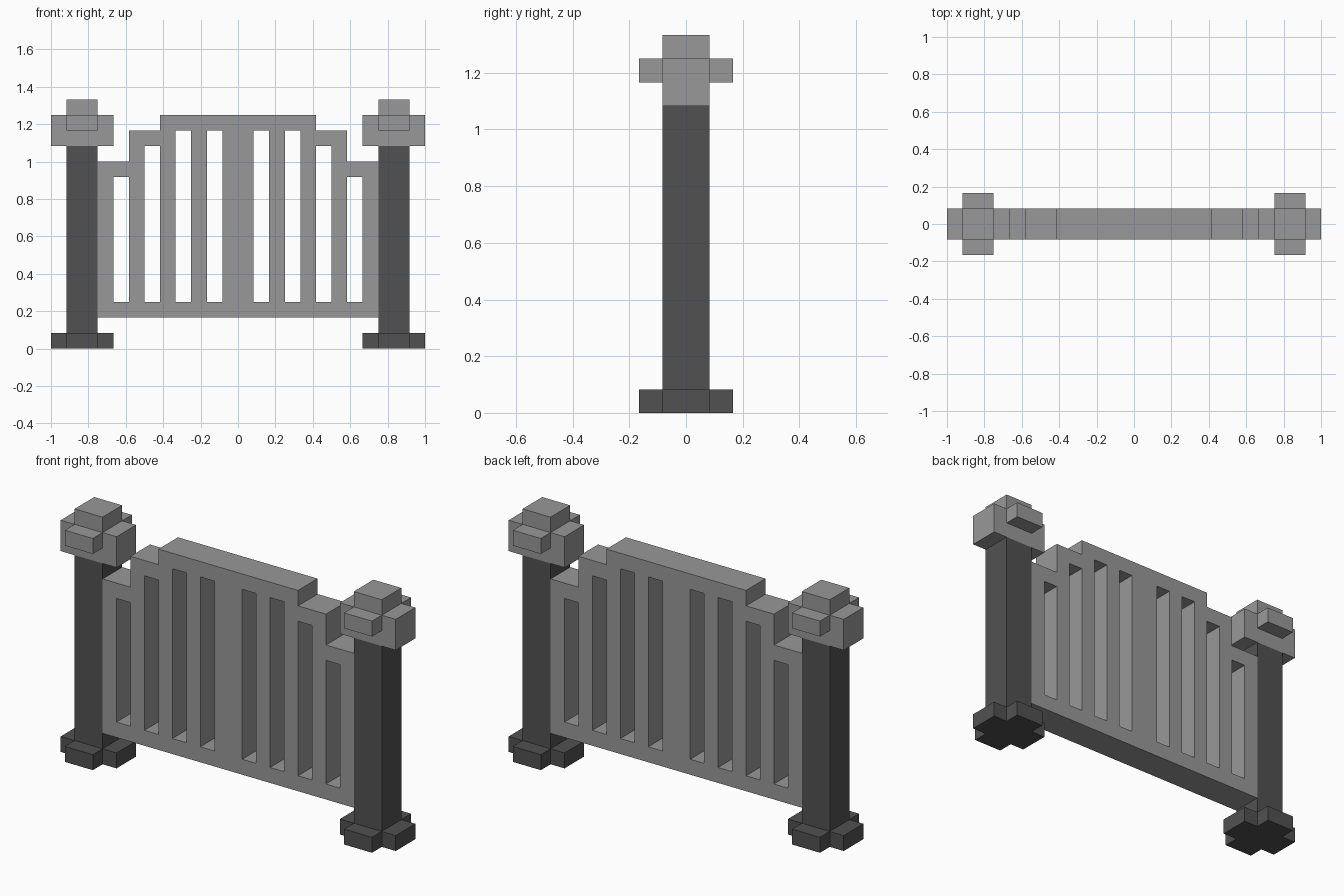
import bpy
import bmesh

U = 1 / 12  # building unit: everything sits on this grid

cube = bpy.data.objects.get("Cube")
if cube:
    bpy.data.objects.remove(cube, do_unlink=True)


def make_material(name, value):
    mat = bpy.data.materials.new(name)
    mat.use_nodes = True
    colour = (value, value, value, 1)
    mat.diffuse_color = colour
    bsdf = next(n for n in mat.node_tree.nodes if n.type == "BSDF_PRINCIPLED")
    bsdf.inputs["Base Color"].default_value = colour
    return mat


light_grey = make_material("light grey", 0.315)
dark_grey = make_material("dark grey", 0.083)


def add_object(name, mesh, mat):
    mesh.materials.clear()
    mesh.materials.append(mat)
    obj = bpy.data.objects.new(name, mesh)
    bpy.context.scene.collection.objects.link(obj)
    return obj


def box_part(name, boxes, mat):
    """One object from boxes given as (x0, x1, y0, y1, z0, z1) in units."""
    bm = bmesh.new()
    for x0, x1, y0, y1, z0, z1 in boxes:
        for v in bmesh.ops.create_cube(bm, size=1)["verts"]:
            v.co.x = U * (x1 if v.co.x > 0 else x0)
            v.co.y = U * (y1 if v.co.y > 0 else y0)
            v.co.z = U * (z1 if v.co.z > 0 else z0)
    mesh = bpy.data.meshes.new(name)
    bm.to_mesh(mesh)
    bm.free()
    return add_object(name, mesh, mat)


def extruded_part(name, loops, half_depth, mat):
    """Extrude a filled x-z outline along y; loops inside it become holes."""
    curve = bpy.data.curves.new(name, "CURVE")
    curve.dimensions = "2D"
    curve.fill_mode = "BOTH"
    curve.extrude = half_depth * U
    for loop in loops:
        spline = curve.splines.new("POLY")
        spline.points.add(len(loop) - 1)
        for point, (x, z) in zip(spline.points, loop):
            point.co = (x * U, z * U, 0, 1)
        spline.use_cyclic_u = True
    helper = bpy.data.objects.new(name + " outline", curve)
    bpy.context.scene.collection.objects.link(helper)
    bpy.context.view_layer.update()
    evaluated = helper.evaluated_get(bpy.context.evaluated_depsgraph_get())
    mesh = bpy.data.meshes.new_from_object(evaluated)
    bpy.data.objects.remove(helper, do_unlink=True)
    # Stand the panel upright, weld it and fix the normals
    bm = bmesh.new()
    bm.from_mesh(mesh)
    for v in bm.verts:
        v.co = (v.co.x, -v.co.z, v.co.y)
    bmesh.ops.remove_doubles(bm, verts=bm.verts, dist=1e-5)
    bmesh.ops.recalc_face_normals(bm, faces=bm.faces)
    bm.to_mesh(mesh)
    bm.free()
    for poly in mesh.polygons:
        poly.use_smooth = False
    return add_object(name, mesh, mat)


# Gate posts: cross-shaped foot, square shaft, stepped cross-shaped cap
for side, s in (("left", 1), ("right", -1)):
    c = 10 * s
    box_part(f"{side}_post_foot", [
        (c - 2, c + 2, -1, 1, 0, 1),
        (c - 1, c + 1, -2, -1, 0, 1),
        (c - 1, c + 1, 1, 2, 0, 1),
    ], dark_grey)
    box_part(f"{side}_post_shaft", [(c - 1, c + 1, -1, 1, 1, 13)], dark_grey)
    box_part(f"{side}_post_cap", [
        (c - 2, c + 2, -1, 1, 13, 15),
        (c - 1, c + 1, -2, -1, 14, 15),
        (c - 1, c + 1, 1, 2, 14, 15),
        (c - 1, c + 1, -1, 1, 15, 16),
    ], light_grey)

# Gate panel: stepped outline with mirrored vertical slots
half = [(9, 2), (9, 12), (7, 12), (7, 14), (5, 14), (5, 15)]
loops = [half + [(-x, z) for x, z in reversed(half)]]
for x, top in ((1, 14), (3, 14), (5, 13), (7, 11)):
    for s in (1, -1):
        loops.append([(s * x, 3), (s * (x + 1), 3), (s * (x + 1), top), (s * x, top)])
extruded_part("gate_panel", loops, 1, light_grey)
